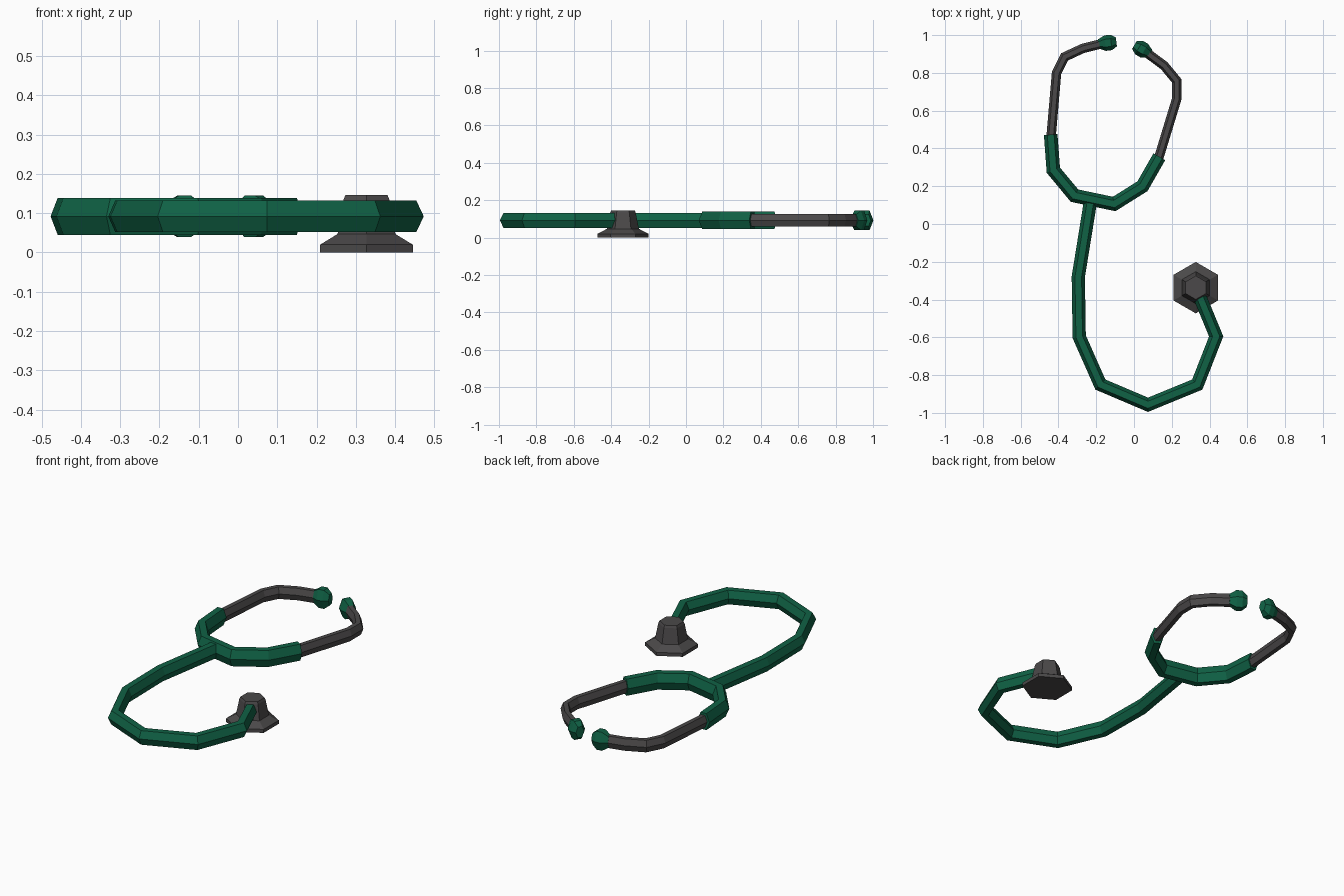
import bpy, bmesh, math
from mathutils import Vector

if "Cube" in bpy.data.objects:
    bpy.data.objects.remove(bpy.data.objects["Cube"])


def material(name, rgb):
    m = bpy.data.materials.new(name)
    m.diffuse_color = (*rgb, 1)
    m.use_nodes = True
    m.node_tree.nodes["Principled BSDF"].inputs["Base Color"].default_value = m.diffuse_color
    return m


GREEN = material("dark green rubber", (0.005, 0.122, 0.06))
GREY = material("dark grey metal", (0.07, 0.066, 0.067))
Z = 0.092  # height of the tube centre line


def skin(name, rings, mat):
    """Join a list of six-point rings into a capped, flat-shaded solid."""
    bm = bmesh.new()
    loops = [[bm.verts.new(p) for p in ring] for ring in rings]
    for a, b in zip(loops, loops[1:]):
        for i in range(6):
            j = (i + 1) % 6
            bm.faces.new((a[i], a[j], b[j], b[i]))
    bm.faces.new(loops[0])
    bm.faces.new(loops[-1])
    bmesh.ops.recalc_face_normals(bm, faces=bm.faces)
    me = bpy.data.meshes.new(name)
    bm.to_mesh(me)
    bm.free()
    me.materials.append(mat)
    ob = bpy.data.objects.new(name, me)
    bpy.context.collection.objects.link(ob)
    return ob


def hex_ring(centre, side, half_w, half_h):
    """Hexagon standing upright: points sideways, flat top and bottom."""
    c, k = Vector((*centre, Z)), half_h / math.sin(math.pi / 3)
    return [c + Vector((*(side * half_w * math.cos(t)), k * math.sin(t)))
            for t in (i * math.pi / 3 for i in range(6))]


def tube(name, path, half_w, half_h, mat):
    """Sweep the hexagon along a flat path with mitred corners."""
    pts = [Vector(p) for p in path]
    dirs = [(b - a).normalized() for a, b in zip(pts, pts[1:])]
    rings = []
    for i, p in enumerate(pts):
        d0, d1 = dirs[max(i - 1, 0)], dirs[min(i, len(dirs) - 1)]
        t = (d0 + d1).normalized()
        rings.append(hex_ring(p, Vector((-t.y, t.x)) / t.dot(d0), half_w, half_h))
    return skin(name, rings, mat)


def ear_tip(name, centre, direction):
    c, d = Vector(centre), Vector(direction).normalized()
    side = Vector((-d.y, d.x))
    profile = [(-0.05, 0.024), (-0.014, 0.041), (0.018, 0.041), (0.046, 0.024)]
    return skin(name, [hex_ring(c + d * s, side, r, r * 1.28) for s, r in profile], GREEN)


# Long rubber tube from the fork round to the chest piece
tube("main_tube", [(-0.232, 0.11), (-0.295, -0.28), (-0.29, -0.597), (-0.178, -0.85),
                   (0.074, -0.957), (0.335, -0.85), (0.435, -0.595), (0.34, -0.365)],
     0.035, 0.04, GREEN)

# Rubber fork joining both ear tubes
tube("fork_tube", [(-0.441, 0.473), (-0.427, 0.285), (-0.315, 0.15), (-0.105, 0.106),
                   (0.045, 0.20), (0.134, 0.356)], 0.036, 0.047, GREEN)

# Metal ear tubes
tube("left_ear_tube", [(-0.44, 0.45), (-0.41, 0.80), (-0.367, 0.885),
                       (-0.27, 0.93), (-0.16, 0.957)], 0.025, 0.034, GREY)
tube("right_ear_tube", [(0.128, 0.34), (0.227, 0.665), (0.227, 0.757),
                        (0.16, 0.838), (0.06, 0.912)], 0.025, 0.034, GREY)

# Ear tips
ear_tip("left_ear_tip", (-0.139, 0.959), (1, 0.12))
ear_tip("right_ear_tip", (0.042, 0.925), (-0.85, 0.5))

# Chest piece: hexagonal bell with a tapering stem
skin("chest_piece", [[Vector((0.327 + r * math.cos(t), -0.337 + r * math.sin(t), z))
                      for t in (math.pi / 6 + i * math.pi / 3 for i in range(6))]
                     for z, r in [(0, 0.136), (0.02, 0.136), (0.047, 0.085),
                                  (0.133, 0.068), (0.146, 0.062)]], GREY)
